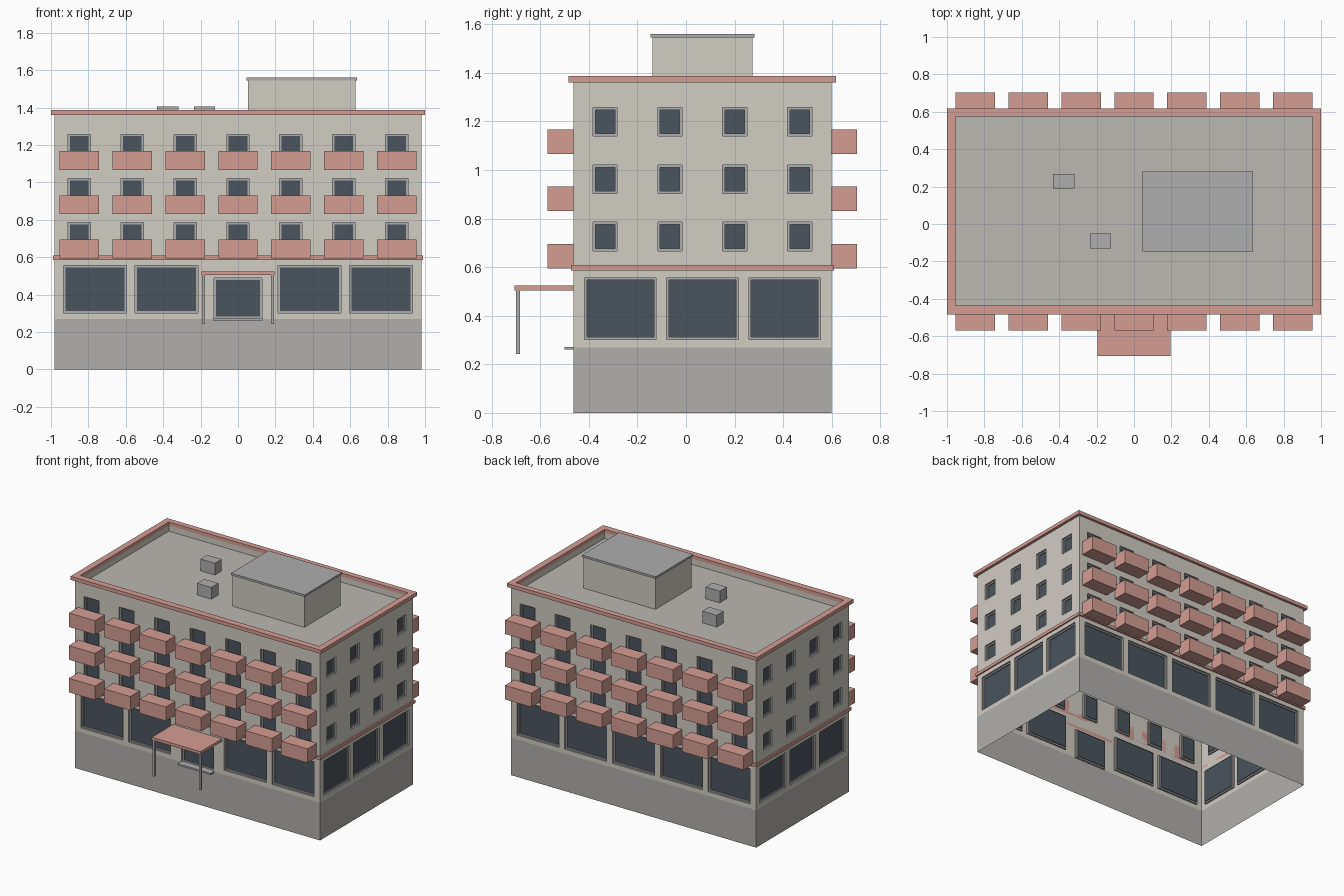
import bpy, bmesh
from mathutils import Vector

if "Cube" in bpy.data.objects:
    bpy.data.objects.remove(bpy.data.objects["Cube"])

def mat(name, r, g, b):
    m = bpy.data.materials.new(name)
    m.diffuse_color = (r, g, b, 1)
    m.use_nodes = True
    m.node_tree.nodes["Principled BSDF"].inputs["Base Color"].default_value = m.diffuse_color
    return m

WALL = mat("plaster", 0.64, 0.61, 0.55)
BASE = mat("plinth_stone", 0.44, 0.43, 0.41)
PINK = mat("terracotta", 0.66, 0.34, 0.29)
GLASS = mat("glass", 0.07, 0.09, 0.11)
GREY = mat("metal", 0.42, 0.42, 0.42)
ROOF = mat("roofing", 0.5, 0.48, 0.45)

X, Y0, Y1, TOP, ROOF_Z = 0.98, -0.463, 0.599, 1.36, 1.32
IX, IY0, IY1 = 0.955, -0.435, 0.575
UP = Vector((0, 0, 1))

def finish(name, bm, mats):
    me = bpy.data.meshes.new(name)
    bm.to_mesh(me)
    bm.free()
    for m in mats:
        me.materials.append(m)
    ob = bpy.data.objects.new(name, me)
    bpy.context.collection.objects.link(ob)
    return ob

def box(name, x0, x1, y0, y1, z0, z1, m):
    bm = bmesh.new()
    bmesh.ops.create_cube(bm, size=1)
    for v in bm.verts:
        v.co = ((x0 + x1) / 2 + v.co.x * (x1 - x0),
                (y0 + y1) / 2 + v.co.y * (y1 - y0),
                (z0 + z1) / 2 + v.co.z * (z1 - z0))
    return finish(name, bm, [m])

def ring(name, outer, inner, z0, z1, m):
    """Rectangular frame lying flat; outer / inner = (x, y0, y1)."""
    bm = bmesh.new()
    def loop(r, z):
        x, a, b = r
        return [bm.verts.new(p) for p in ((-x, a, z), (x, a, z), (x, b, z), (-x, b, z))]
    loops = [loop(outer, z0), loop(outer, z1), loop(inner, z1), loop(inner, z0)]
    for k in range(4):
        p, q = loops[k], loops[(k + 1) % 4]
        for i in range(4):
            j = (i + 1) % 4
            bm.faces.new((p[i], p[j], q[j], q[i]))
    return finish(name, bm, [m])

def wall(name, origin, u, a0, a1, holes):
    """Single-skin wall with recessed windows; holes = (a0, a1, z0, z1)."""
    bm = bmesh.new()
    u, origin = Vector(u), Vector(origin)
    n = u.cross(UP)
    def quad(r, d):
        l, h, b, t = r
        return [bm.verts.new(origin + u * a + UP * z - n * d)
                for a, z in ((l, b), (h, b), (h, t), (l, t))]
    def face(vs, mi):
        bm.faces.new(vs).material_index = mi
    def band(p, q, mi):
        for i in range(4):
            j = (i + 1) % 4
            face((p[i], p[j], q[j], q[i]), mi)
    aa = sorted({a0, a1} | {round(v, 4) for h in holes for v in h[:2]})
    zz = sorted({0, 0.27, TOP} | {round(v, 4) for h in holes for v in h[2:]})
    for l, r in zip(aa, aa[1:]):
        for b, t in zip(zz, zz[1:]):
            ca, cz = (l + r) / 2, (b + t) / 2
            if not any(h[0] < ca < h[1] and h[2] < cz < h[3] for h in holes):
                face(quad((l, r, b, t), 0), 1 if cz < 0.27 else 0)
    # reveal, frame and glass
    for l, r, b, t in holes:
        f = 0.01
        inn = (l + f, r - f, b + f, t - f)
        o, s = quad((l, r, b, t), 0), quad((l, r, b, t), 0.012)
        i, g = quad(inn, 0.012), quad(inn, 0.02)
        band(o, s, 2)
        band(s, i, 2)
        band(i, g, 2)
        face(g, 3)
    bmesh.ops.remove_doubles(bm, verts=bm.verts, dist=1e-5)
    return finish(name, bm, [WALL, BASE, GREY, GLASS])

def row(centres, w, z0, z1):
    return [(c - w / 2, c + w / 2, z0, z1) for c in centres]

# window layout
FLOORS = [0.594, 0.83, 1.066]
BAYS = [0.2827 * i for i in range(-3, 4)]
shop = [0.382 * i for i in range(-2, 3)]
doors = [h for z in FLOORS for h in row(BAYS, 0.12, z + 0.014, z + 0.191)]
back = doors + row(shop, 0.336, 0.302, 0.556)
front = doors + row([c for c in shop if abs(c) > 0.1], 0.336, 0.302, 0.556) \
    + [(-0.127, 0.127, 0.272, 0.488)]
side = row([-0.27, 0.068, 0.406], 0.295, 0.302, 0.556)
for z in FLOORS:
    side += row([-0.333 + 0.267 * i for i in range(4)], 0.1, z + 0.073, z + 0.191)
side_l = [(-r, -l, b, t) for l, r, b, t in side]

wall("front_wall", (0, Y0, 0), (1, 0, 0), -X, X, front)
wall("back_wall", (0, Y1, 0), (-1, 0, 0), -X, X, back)
wall("right_wall", (X, 0, 0), (0, 1, 0), Y0, Y1, side)
wall("left_wall", (-X, 0, 0), (0, -1, 0), -Y1, -Y0, side_l)

# roof deck, parapet and trim bands
bm = bmesh.new()
bm.faces.new([bm.verts.new(p) for p in ((-IX, IY0, ROOF_Z), (IX, IY0, ROOF_Z),
                                        (IX, IY1, ROOF_Z), (-IX, IY1, ROOF_Z))])
finish("roof_deck", bm, [ROOF])
ring("parapet", (X - 0.002, Y0 + 0.002, Y1 - 0.002), (IX, IY0, IY1), ROOF_Z, TOP, WALL)
ring("cornice", (1.0, -0.483, 0.617), (IX, IY0, IY1), TOP, 1.386, PINK)
ring("floor_band", (0.99, -0.474, 0.609), (X, Y0, Y1), 0.586, 0.608, PINK)

# balconies
for i, z in enumerate(FLOORS):
    for j, c in enumerate(BAYS):
        for side_name, ya, yb in (("front", -0.57, Y0), ("back", Y1, 0.704)):
            box(f"{side_name}_balcony_{i}_{j}", c - 0.105, c + 0.105, ya, yb, z, z + 0.101, PINK)

# entrance canopy, posts and step
box("canopy", -0.195, 0.195, -0.706, Y0, 0.504, 0.524, PINK)
for s, n in ((-1, "left"), (1, "right")):
    x = s * 0.185
    box(f"{n}_canopy_post", x - 0.008, x + 0.008, -0.7, -0.684, 0.242, 0.504, GREY)
box("entrance_step", -0.132, 0.132, -0.5, Y0, 0.26, 0.272, GREY)

# rooftop structures
box("roof_house", 0.053, 0.627, -0.138, 0.273, ROOF_Z, 1.545, WALL)
box("roof_house_cap", 0.046, 0.635, -0.146, 0.281, 1.545, 1.56, GREY)
box("roof_vent_a", -0.433, -0.318, 0.19, 0.268, ROOF_Z, 1.405, GREY)
box("roof_vent_b", -0.235, -0.122, -0.13, -0.05, ROOF_Z, 1.405, GREY)
